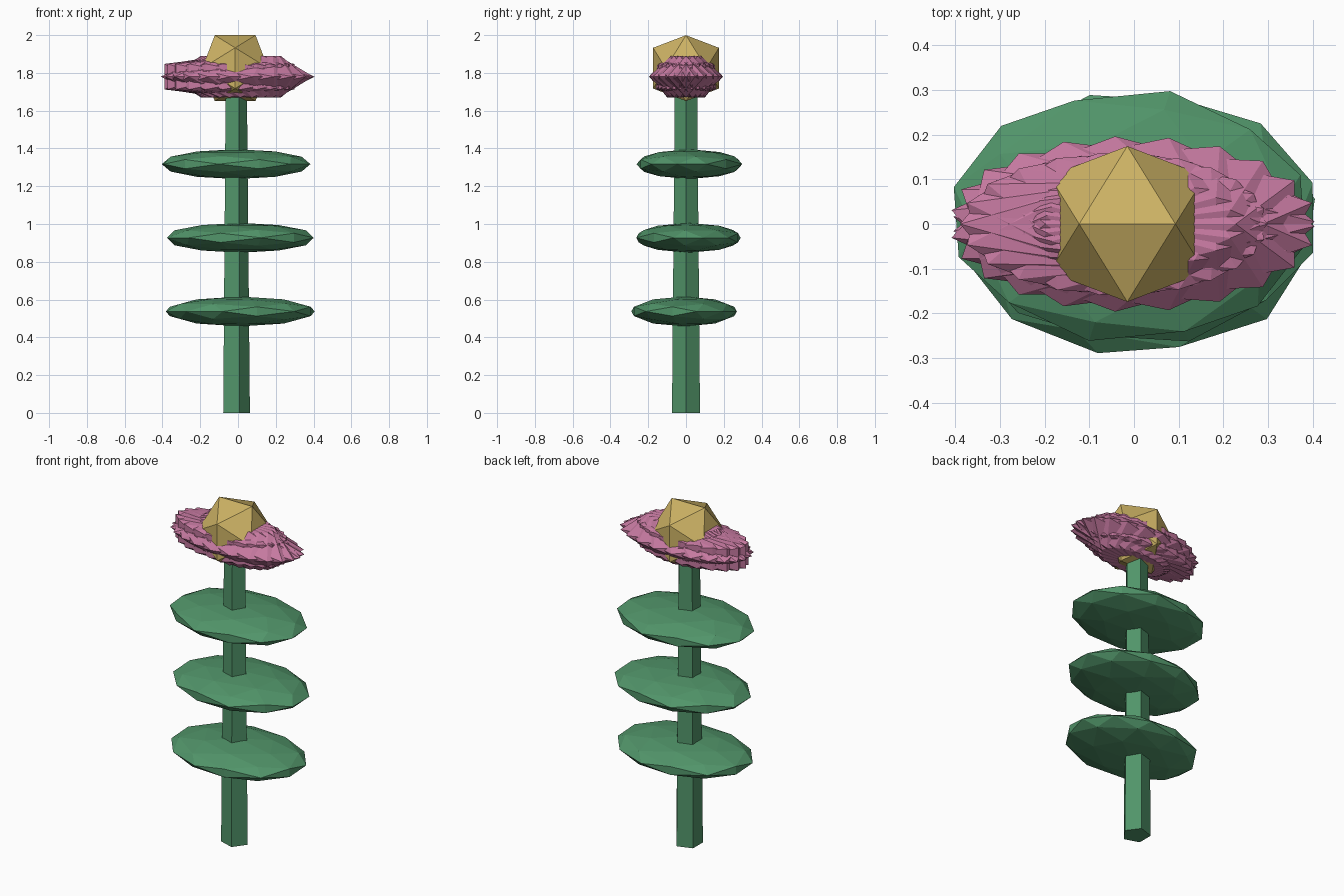
import bpy, bmesh
from math import sqrt, pi, cos, sin, radians
from mathutils import Matrix, Vector

if "Cube" in bpy.data.objects:
    bpy.data.objects.remove(bpy.data.objects["Cube"])

CX = -0.015                      # plant axis, slightly left of the bounding-box centre
PHI = (1 + sqrt(5)) / 2


def material(name, rgb):
    m = bpy.data.materials.new(name)
    m.diffuse_color = (*rgb, 1)
    m.use_nodes = True
    m.node_tree.nodes["Principled BSDF"].inputs["Base Color"].default_value = m.diffuse_color
    return m


def hull_object(name, points, mat):
    """Flat-faced convex solid around the points."""
    bm = bmesh.new()
    for p in points:
        bm.verts.new(p)
    bmesh.ops.convex_hull(bm, input=bm.verts)
    bmesh.ops.dissolve_limit(bm, angle_limit=0.001, verts=bm.verts, edges=bm.edges)
    bmesh.ops.recalc_face_normals(bm, faces=bm.faces)
    me = bpy.data.meshes.new(name)
    bm.to_mesh(me)
    bm.free()
    me.materials.append(mat)
    ob = bpy.data.objects.new(name, me)
    bpy.context.collection.objects.link(ob)
    return ob


def ball_points(detail):
    """Unit icosahedron with a level edge on top; detail adds edge midpoints."""
    pts = []
    for s in (-1, 1):
        for t in (-1, 1):
            pts += [Vector((s, 0, t * PHI)), Vector((s * PHI, t, 0)), Vector((0, s * PHI, t))]
    if detail:
        pts += [(a + b) / 2 for i, a in enumerate(pts) for b in pts[:i]
                if (a - b).length < 2.01]
    return [p.normalized() for p in pts]


def faceted_ball(name, mat, location, size, angle=0, detail=0):
    """Ball turned about z, then squashed along the world axes."""
    m = (Matrix.Translation(location) @ Matrix.Diagonal((*size, 1))
         @ Matrix.Rotation(angle, 4, 'Z'))
    return hull_object(name, [m @ p for p in ball_points(detail)], mat)


green = material("leaf_green", (0.083, 0.30, 0.143))
pink = material("petal_pink", (0.56, 0.19, 0.35))
yellow = material("centre_yellow", (0.61, 0.45, 0.13))

# five-sided tapering stem, one corner towards +x
hull_object("stem", [(CX + r * cos(2 * pi * k / 5), r * sin(2 * pi * k / 5), z)
                     for r, z in ((0.078, 0), (0.062, 1.74)) for k in range(5)], green)

# three flattened leaves
for i, (x, y, z, deg) in enumerate(((0.012, -0.01, 0.537, 45),
                                    (0.012, 0.013, 0.927, 16),
                                    (-0.010, 0.018, 1.317, -13))):
    faceted_ball(f"leaf_{i + 1}", green, (x, y, z), (0.404, 0.287, 0.079), radians(deg), 1)

# overlapping ring of petals squashed into an oval
PETALS = 12
for i in range(PETALS):
    a = 2 * pi * i / PETALS
    a = a if a <= pi else a - 2 * pi
    faceted_ball(f"petal_{i + 1}", pink,
                 (CX + 0.03 * cos(a), 0.012 * sin(a), 1.78), (0.405, 0.186, 0.129), a / 2)

# flower centre
faceted_ball("flower_centre", yellow, (CX, 0, 1.825), (0.205, 0.205, 0.205))
